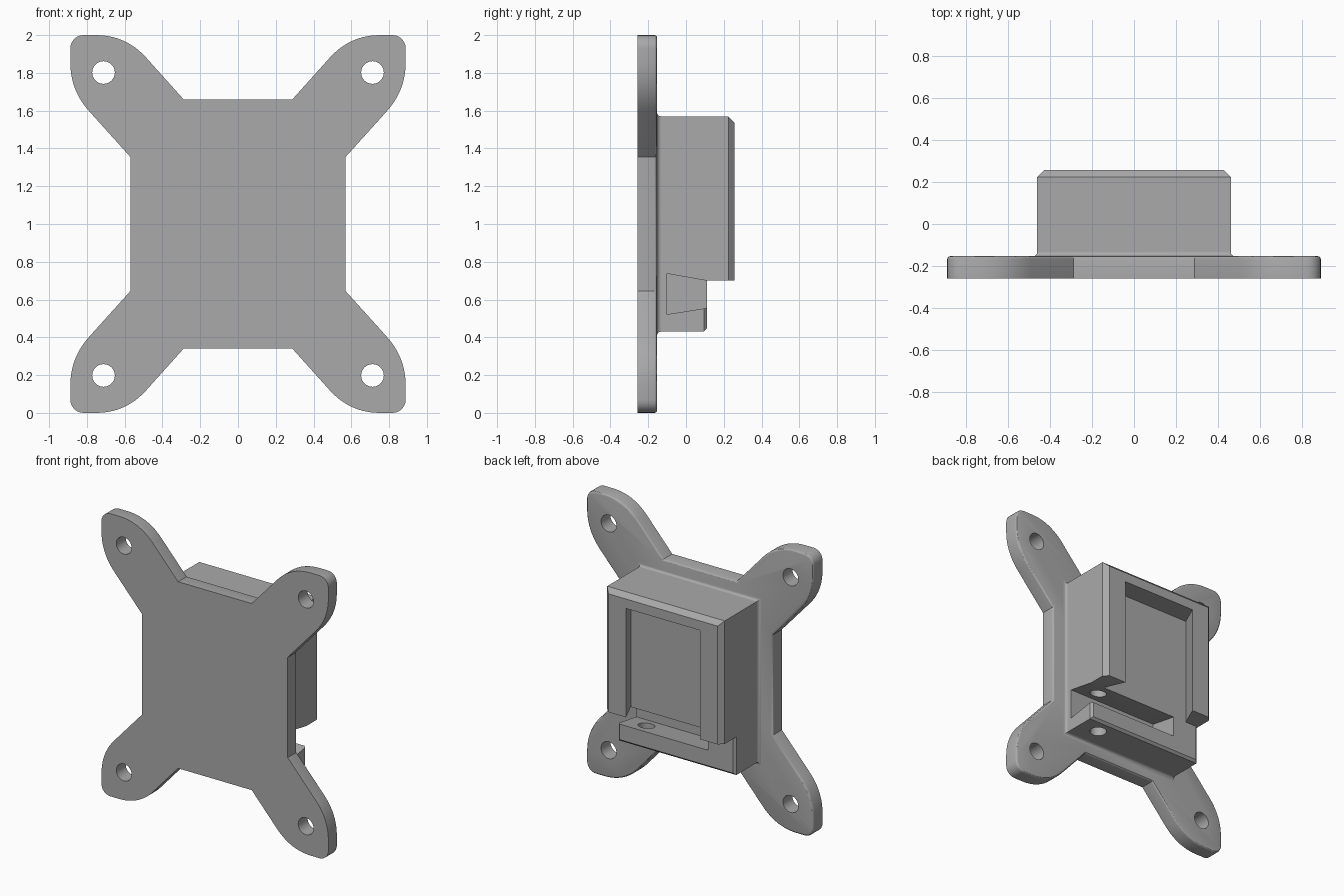
import bpy, bmesh
from math import sin, cos, pi, radians
from mathutils import Vector

cube = bpy.data.objects.get("Cube")
if cube:
    bpy.data.objects.remove(cube)

grey = bpy.data.materials.new("neutral grey")
grey.use_nodes = True
grey.diffuse_color = (0.4, 0.4, 0.4, 1)
grey.node_tree.nodes["Principled BSDF"].inputs["Base Color"].default_value = (0.4, 0.4, 0.4, 1)


def prism(name, points, offset, bevel_rule=None, width=0.0, segments=1):
    """Extrude a closed 3D outline by offset, bevelling edges picked by a rule."""
    bm = bmesh.new()
    face = bm.faces.new([bm.verts.new(p) for p in points])
    grown = bmesh.ops.extrude_face_region(bm, geom=[face], use_keep_orig=True)
    bmesh.ops.translate(bm, vec=Vector(offset),
                        verts=[v for v in grown["geom"] if isinstance(v, bmesh.types.BMVert)])
    bmesh.ops.recalc_face_normals(bm, faces=bm.faces[:])
    if bevel_rule:
        edges = [e for e in bm.edges if bevel_rule(*[v.co for v in e.verts])]
        bmesh.ops.bevel(bm, geom=edges, offset=width, segments=segments,
                        profile=0.5, affect='EDGES')
    return finish(name, bm)


def finish(name, bm):
    bmesh.ops.recalc_face_normals(bm, faces=bm.faces[:])
    mesh = bpy.data.meshes.new(name)
    bm.to_mesh(mesh)
    bm.free()
    mesh.materials.append(grey)
    obj = bpy.data.objects.new(name, mesh)
    bpy.context.collection.objects.link(obj)
    return obj


def combine(target, tool, operation):
    """Apply a boolean and discard the tool object."""
    tool.hide_render = True
    mod = target.modifiers.new("boolean", 'BOOLEAN')
    mod.object, mod.operation, mod.solver = tool, operation, 'EXACT'
    activate(target)
    bpy.ops.object.modifier_apply(modifier=mod.name)
    bpy.data.objects.remove(tool)


def activate(obj):
    bpy.ops.object.select_all(action='DESELECT')
    obj.select_set(True)
    bpy.context.view_layer.objects.active = obj


def curve(a, b, c, steps):
    """Quadratic curve from a to c, pulled towards b."""
    a, b, c = Vector(a), Vector(b), Vector(c)
    return [a * (1 - t)**2 + b * 2 * t * (1 - t) + c * t * t
            for t in [i / steps for i in range(steps + 1)]]


def circle(radius, n=32):
    return [(radius * cos(2 * pi * i / n), radius * sin(2 * pi * i / n)) for i in range(n)]


# Mounting plate: one arm outline, mirrored into all four quadrants
arm = [Vector((0.57, 0.355))]
arm += curve((0.787, 0.596), (0.888, 0.707), (0.888, 0.857), 10)
arm += [Vector((0.818 + 0.07 * cos(i * pi / 12), 0.93 + 0.07 * sin(i * pi / 12))) for i in range(7)]
arm += curve((0.752, 1), (0.597, 1), (0.49, 0.885), 10)
arm += [Vector((0.288, 0.66))]
outline = []
for sx, sz in ((1, 1), (-1, 1), (-1, -1), (1, -1)):
    outline += [(sx * p.x, -0.258, 1 + sz * p.y) for p in (arm if sx * sz > 0 else arm[::-1])]
BACK = -0.153
plate = prism("mounting_plate", outline, (0, BACK + 0.258, 0),
              lambda a, b: a.y > -0.2 and b.y > -0.2, 0.015, 3)
for sx in (1, -1):
    for sz in (1, -1):
        ring = [(sx * 0.712 + u, -0.4, 1 + sz * 0.802 + v) for u, v in circle(0.06)]
        combine(plate, prism("screw_hole", ring, (0, 0.4, 0)), 'DIFFERENCE')


# Housing block: chamfered upper body joined to a shallower lower shelf
def block(name, low, high, front, chamfer, chamfer_bottom):
    def rule(a, b):
        on_face = min(a.y, b.y) > front - 0.001
        at_bottom = max(a.z, b.z) < low + 0.001
        at_top = min(a.z, b.z) > high - 0.001
        return on_face and not (at_top if chamfer_bottom else at_bottom)
    corners = [(-0.46, -0.17, low), (0.46, -0.17, low), (0.46, -0.17, high), (-0.46, -0.17, high)]
    return prism(name, corners, (0, front + 0.17, 0), rule, chamfer)


housing = block("housing_block", 0.70, 1.57, 0.257, 0.033, False)
combine(housing, block("lower_shelf", 0.43, 0.75, 0.11, 0.016, True), 'UNION')

# Dovetail pocket in the back face, open at its lower end
pocket = [(-0.355, 0.11), (0.355, 0.11), (0.29, 0.257), (0.246, 0.357), (-0.246, 0.357), (-0.29, 0.257)]
combine(housing, prism("pocket", [(x, y, 0.69) for x, y in pocket], (0, 0, 0.78)), 'DIFFERENCE')

# Blind slot entering from the left side, above the shelf lip
slot = [(-0.10, 0.522), (-0.10, 0.737), (0.11, 0.70), (0.3, 0.70), (0.3, 0.555), (0.11, 0.555)]
combine(housing, prism("slot", [(-0.25, y, z) for y, z in slot], (0.8, 0, 0)), 'DIFFERENCE')

# Vertical pin hole through the shelf and into the slot ceiling
pin = [(0.31 + u, v, 0.3) for u, v in circle(0.055)]
combine(housing, prism("pin_hole", pin, (0, 0, 0.6)), 'DIFFERENCE')

# Small concave fillet where the housing meets the plate
bm = bmesh.new()
R, STEPS = 0.02, 4
rings = []
for i in range(STEPS + 1):
    a = i / STEPS * pi / 2
    grow, y = R * (1 - sin(a)), BACK + R * (1 - cos(a))
    rings.append([bm.verts.new((sx * (0.46 + grow), y, 1 + sz * (0.57 + grow)))
                  for sx, sz in ((1, 1), (-1, 1), (-1, -1), (1, -1))])
for lower, upper in zip(rings, rings[1:]):
    for i in range(4):
        j = (i + 1) % 4
        bm.faces.new((lower[i], lower[j], upper[j], upper[i]))
bm.faces.new(rings[0])
bm.faces.new(rings[-1])
fillet = finish("base_fillet", bm)

# Smooth shading with crisp edges
for obj in (plate, housing, fillet):
    activate(obj)
    bpy.ops.object.shade_smooth_by_angle(angle=radians(30))
